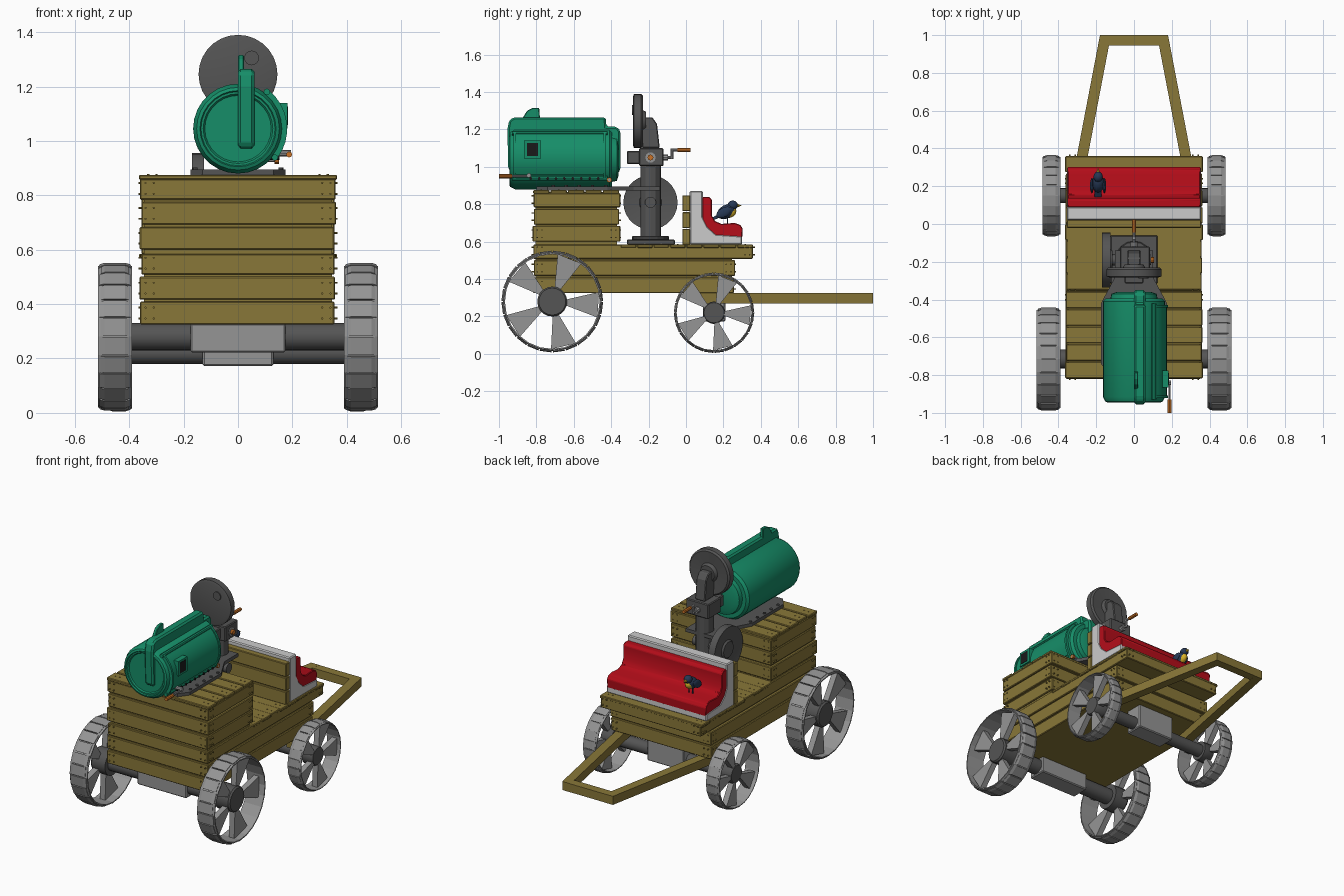
import bpy, bmesh, math, random
from mathutils import Matrix, Vector

if "Cube" in bpy.data.objects:
    bpy.data.objects.remove(bpy.data.objects["Cube"])
random.seed(4)

def mat(name, c):
    m = bpy.data.materials.new(name)
    m.diffuse_color = (*c, 1)
    m.use_nodes = True
    m.node_tree.nodes["Principled BSDF"].inputs["Base Color"].default_value = m.diffuse_color
    return m

WOOD = mat("wood", (0.25, 0.185, 0.04))
TEAL = mat("teal", (0.008, 0.27, 0.14))
RED = mat("red", (0.46, 0.004, 0.01))
IRON = mat("iron", (0.09, 0.09, 0.09))
STEEL = mat("steel", (0.3, 0.3, 0.3))
PALE = mat("pale", (0.55, 0.55, 0.55))
ORANGE = mat("orange", (0.6, 0.17, 0.02))
BLACK = mat("black", (0.01, 0.01, 0.01))
BLUE = mat("blue", (0.02, 0.04, 0.09))
YELLOW = mat("yellow", (0.7, 0.45, 0.02))

def emit(name, bm, m, bevel=0, smooth=False):
    bmesh.ops.recalc_face_normals(bm, faces=bm.faces[:])
    me = bpy.data.meshes.new(name)
    bm.to_mesh(me)
    bm.free()
    if smooth:
        for p in me.polygons:
            p.use_smooth = True
        me.set_sharp_from_angle(angle=math.radians(35))
    me.materials.append(m)
    ob = bpy.data.objects.new(name, me)
    bpy.context.collection.objects.link(ob)
    if bevel:
        b = ob.modifiers.new("bevel", 'BEVEL')
        b.width, b.segments = bevel, 1
    return ob

def box(bm, x0, x1, y0, y1, z0, z1):
    c = Vector((x0 + x1, y0 + y1, z0 + z1)) / 2
    S = Matrix.Diagonal((x1 - x0, y1 - y0, z1 - z0, 1))
    bmesh.ops.create_cube(bm, size=1, matrix=Matrix.Translation(c) @ S)

def place(axis, t, u, v):
    return {'x': (t, u, v), 'y': (u, t, v), 'z': (u, v, t)}[axis]

def prism(bm, pts, axis, a, b):
    lo, hi = [[bm.verts.new(place(axis, t, *p)) for p in pts] for t in (a, b)]
    bm.faces.new(lo)
    bm.faces.new(hi)
    for i in range(len(pts)):
        j = (i + 1) % len(pts)
        bm.faces.new((lo[i], lo[j], hi[j], hi[i]))

def lathe(bm, prof, axis, c, segs=24, a0=0.0, a1=360.0, closed=False):
    """Revolve (position, radius) points about an axis through c=(u, v)."""
    full = a1 - a0 >= 360
    rings = []
    for i in range(segs if full else segs + 1):
        a = math.radians(a0 + (a1 - a0) * i / segs)
        rings.append([bm.verts.new(place(axis, t, c[0] + r * math.cos(a), c[1] + r * math.sin(a))) for t, r in prof])
    n = len(prof)
    for i in range(segs):
        A, B = rings[i], rings[(i + 1) % len(rings)]
        for k in range(n if closed else n - 1):
            l = (k + 1) % n
            bm.faces.new((A[k], A[l], B[l], B[k]))
    if not full:
        bm.faces.new(rings[0])
        bm.faces.new(rings[-1])
    bmesh.ops.remove_doubles(bm, verts=[v for r in rings for v in r], dist=1e-5)

def cyl(bm, axis, c, r, t0, t1, segs=16):
    lathe(bm, [(t0, 0), (t0, r), (t1, r), (t1, 0)], axis, c, segs)

N = bmesh.new

# wheels and axles
for label, y, z, r, w, hub, ax in (("rear", -0.715, 0.28, 0.272, 0.515, 0.08, 0.05),
                                   ("front", 0.15, 0.22, 0.215, 0.485, 0.06, 0.04)):
    for s, side in ((1, "right"), (-1, "left")):
        a, b = 0.39, w
        bm = N()
        ri, ro = r * 0.93, r * 0.97
        lathe(bm, [(s * a, ri), (s * a, ro - .004), (s * (a + .012), ro), (s * (b - .012), ro),
                   (s * b, ro - .004), (s * b, ri)], 'x', (y, z), 24, closed=True)
        for i in range(24):                      # tread blocks
            k = i * 15
            d = .006 * (i % 2)
            lathe(bm, [(s * (a + .006 + d), ri + .004), (s * (a + .006 + d), r - .006), (s * (a + .025), r),
                       (s * (b - .025), r), (s * (b - .006 - d), r - .006), (s * (b - .006 - d), ri + .004)],
                  'x', (y, z), 1, k + .7, k + 14.3, True)
        emit(f"{label}_{side}_tyre", bm, STEEL)
        bm = N()
        m = (a + b) / 2
        for i in range(5):                       # wedge spokes
            t = math.radians(68 + 72 * i)
            pts = []
            for rad, h in ((hub * .8, -.2), (ri * 1.01, -.27), (ri * 1.01, .27), (hub * .8, .2)):
                pts.append((y + rad * math.cos(t + h), z + rad * math.sin(t + h)))
            prism(bm, pts, 'x', s * (m - .012), s * (m + .025))
        emit(f"{label}_{side}_spokes", bm, STEEL)
        bm = N()
        lathe(bm, [(s * a, 0), (s * a, hub), (s * (b - .03), hub), (s * (b - .02), hub * .9),
                   (s * (b - .02), 0)], 'x', (y, z), 20)
        emit(f"{label}_{side}_hub", bm, IRON, smooth=True)
    bm = N()
    cyl(bm, 'x', (y, z), ax, -.42, .42)
    emit(f"{label}_axle", bm, IRON, smooth=True)
    bm = N()
    q = .175 if label == "rear" else .13
    box(bm, -q, q, y - .06, y + .06, z - ax - .008, .33)
    emit(f"{label}_axle_block", bm, STEEL, .006)

# plank body: stacked layers around a core, boards on the flat tops, nails
bm = N()
box(bm, -.345, .345, -.805, .245, .33, .575)
box(bm, -.345, .345, -.805, -.37, .33, .865)
emit("cart_core", bm, WOOD)
bm, nails = N(), N()
ends = [.26, .26, .36, -.355, -.355, -.355]
for k, e in enumerate(ends):
    j = lambda: random.uniform(-.005, .005)
    z0 = .325 + k * .0917
    z1 = z0 + .084
    box(bm, -.358 + j(), .358 + j(), -.817 + j(), e + j(), z0, z1 if k not in (2, 5) else z1 - .008)
    for h in (z0 + .022, z0 + .062):
        for x in (-.34, -.31, .31, .34):
            cyl(nails, 'y', (x, h), .004, -.825, e + .008, 6)
        for y in (-.795, -.77, e - .045, e - .02):
            cyl(nails, 'x', (y, h), .004, -.366, .366, 6)
for y0, y1, top, n in ((-.82, -.355, .875, 5), (-.352, .0, .585, 4), (.0, .362, .585, 4)):
    d = (y1 - y0) / n
    for i in range(n):
        w = .36 + random.uniform(-.003, .005)
        box(bm, -w, w, y0 + i * d + .003, y0 + (i + 1) * d - .003, top - .018, top)
        for x in (-.33, -.3, .3, .33):
            cyl(nails, 'z', (x, y0 + (i + .5) * d), .004, top - .01, top + .003, 6)
emit("body_planks", bm, WOOD, .004)
emit("nails", nails, WOOD)

# tow frame
bm = N()
for s in (1, -1):
    prism(bm, [(s * .18, 1), (s * .36, .06), (s * .302, .06), (s * .122, 1)], 'z', .27, .325)
box(bm, -.175, .175, .945, 1.0, .2705, .3245)
emit("tow_frame", bm, WOOD)

# seat
bm = N()
for i in range(3):
    box(bm, -.355, .355, -.02, .022, .583 + i * .09, .583 + i * .09 + .085)
emit("seat_backboard", bm, WOOD, .004)
bm = N()
prism(bm, [(.02, .583), (.30, .583), (.30, .63), (.16, .64), (.115, .68), (.09, .73), (.09, .872), (.02, .872)],
      'x', -.355, .355)
emit("seat_shell", bm, PALE, .006)
bm = N()
prism(bm, [(.088, .66), (.14, .625), (.30, .615), (.303, .67), (.29, .69), (.26, .70), (.19, .695), (.155, .71),
           (.138, .74), (.138, .825), (.125, .84), (.088, .84)], 'x', -.352, .352)
emit("seat_cushion", bm, RED, .004, True)

# support plate under the barrel
bm = N()
half = [(.10, -.14), (.10, -.28), (.175, -.42), (.175, -.74), (.13, -.80)]
prism(bm, half + [(-x, y) for x, y in half[::-1]], 'z', .873, .895)
for s in (1, -1):
    for i in range(5):
        cyl(bm, 'z', (s * .158, -.43 - .07 * i), .009, .89, .902, 8)
emit("barrel_plate", bm, IRON)

# barrel with end caps, over-strap, fin and side door
bz = 1.045
bm = N()
lathe(bm, [(-.93, 0), (-.93, .122), (-.938, .128), (-.938, .136), (-.945, .14), (-.94, .152), (-.915, .165),
           (-.41, .165), (-.395, .15), (-.395, .125), (-.37, .12), (-.36, .09), (-.36, 0)], 'y', (0, bz), 28)
emit("barrel", bm, TEAL, smooth=True)
bm = N()
prism(bm, [(-.92, .965), (-.95, .985), (-.955, 1.2), (-.945, 1.25), (-.92, 1.265), (-.43, 1.265), (-.425, 1.215),
           (-.37, 1.215), (-.35, 1.19), (-.35, .985), (-.37, .96), (-.42, 1.0), (-.42, 1.15), (-.9, 1.15), (-.9, .965)],
      'x', 0, .06)
emit("barrel_strap", bm, TEAL, .012)
bm = N()
prism(bm, [(-.88, 1.25), (-.85, 1.30), (-.82, 1.315), (-.785, 1.315), (-.78, 1.25)], 'x', 0, .022)
emit("barrel_fin", bm, TEAL, .004)
bm = N()
lathe(bm, [(-.91, .155), (-.91, .174), (-.44, .174), (-.44, .155)], 'y', (0, bz), 8, -30, 52, True)
for a in (-38, 52):                              # rails along the door
    t = math.radians(a)
    cyl(bm, 'y', (.172 * math.cos(t), bz + .172 * math.sin(t)), .012, -.93, -.42, 8)
for y in (-.915, -.435):                         # door end ribs
    lathe(bm, [(y - .007, .155), (y - .007, .181), (y + .007, .181), (y + .007, .155)], 'y', (0, bz), 8, -38, 52, True)
box(bm, .15, .182, -.865, -.775, 1.045, 1.14)
emit("barrel_door", bm, TEAL, smooth=True)
bm = N()
box(bm, .16, .184, -.85, -.79, 1.058, 1.127)
for i in range(9):
    cyl(bm, 'x', (-.83 + i * .045, .938), .008, .10, .152, 8)
emit("window_and_vents", bm, BLACK)

# barrel lever and tap
bm = N()
cyl(bm, 'y', (.188, .95), .006, -.95, -.83, 8)
cyl(bm, 'x', (-.84, .955), .012, .12, .195, 8)
cyl(bm, 'x', (-.41, .93), .008, .08, .15, 8)
emit("lever_rods", bm, STEEL)
bm = N()
cyl(bm, 'y', (.188, .95), .011, -1.0, -.93, 8)
cyl(bm, 'x', (-.41, .93), .014, .135, .15, 8)
cyl(bm, 'x', (-.19, 1.05), .016, .085, .105, 8)
cyl(bm, 'y', (0, 1.09), .011, -.045, .025, 8)
emit("orange_grips", bm, ORANGE)

# machine column with gearbox, arm and two flywheels
bm = N()
box(bm, -.125, .125, -.315, -.06, .583, .612)
cyl(bm, 'z', (0, -.19), .10, .61, .63, 16)
cyl(bm, 'z', (0, -.19), .055, .62, 1.01, 12)
box(bm, -.075, .085, -.25, -.12, 1.005, 1.10)
box(bm, -.05, .05, -.315, -.245, 1.015, 1.085)
prism(bm, [(-.235, 1.1), (-.14, 1.1), (-.155, 1.23), (-.18, 1.265), (-.24, 1.265), (-.24, 1.2)], 'x', -.035, .035)
emit("machine_column", bm, IRON, .005)
bm = N()
lathe(bm, [(-.17, 0), (-.17, .05), (-.16, .06), (-.165, .12), (-.17, .145), (-.125, .145), (-.13, .12),
           (-.135, .06), (-.115, .05), (-.115, 0)], 'x', (-.19, .81), 28)
cyl(bm, 'x', (-.19, .81), .03, -.13, .07)
emit("lower_flywheel", bm, IRON, smooth=True)
bm = N()
lathe(bm, [(-.278, 0), (-.283, .13), (-.278, .145), (-.24, .145), (-.23, .135), (-.235, .06), (-.215, .05),
           (-.215, 0)], 'y', (0, 1.245), 28)
cyl(bm, 'y', (.05, 1.305), .027, -.288, -.27)
emit("upper_flywheel", bm, IRON, smooth=True)
bm = N()
cyl(bm, 'y', (0, 1.05), .018, -.13, -.095, 10)
cyl(bm, 'y', (0, 1.05), .008, -.12, -.07, 8)
cyl(bm, 'z', (0, -.075), .008, 1.042, 1.098, 8)
cyl(bm, 'y', (0, 1.09), .007, -.08, -.04, 8)
cyl(bm, 'x', (-.19, 1.05), .028, .06, .09, 10)
emit("crank", bm, STEEL)

# little bird on the seat
def ball(bm, c, size, tilt=0):
    M = Matrix.Translation(c) @ Matrix.Rotation(tilt, 4, 'X') @ Matrix.Diagonal((*size, 1))
    bmesh.ops.create_uvsphere(bm, u_segments=12, v_segments=8, radius=1, matrix=M)
bx = -.19
bm = N()
ball(bm, (bx, .215, .76), (.034, .052, .036), .5)
ball(bm, (bx, .25, .795), (.025, .028, .025))
for s in (1, -1):
    ball(bm, (bx + s * .033, .203, .757), (.01, .045, .025), .5)
prism(bm, [(.185, .755), (.135, .725), (.14, .712), (.195, .735)], 'x', bx - .018, bx + .018)
for s in (1, -1):
    cyl(bm, 'z', (bx + s * .013, .222), .004, .69, .74, 6)
emit("bird_body", bm, BLUE, smooth=True)
bm = N()
ball(bm, (bx, .235, .757), (.024, .036, .028), .5)
lathe(bm, [(.27, .011), (.298, 0)], 'y', (bx, .793), 8)
emit("bird_breast_and_beak", bm, YELLOW, smooth=True)
